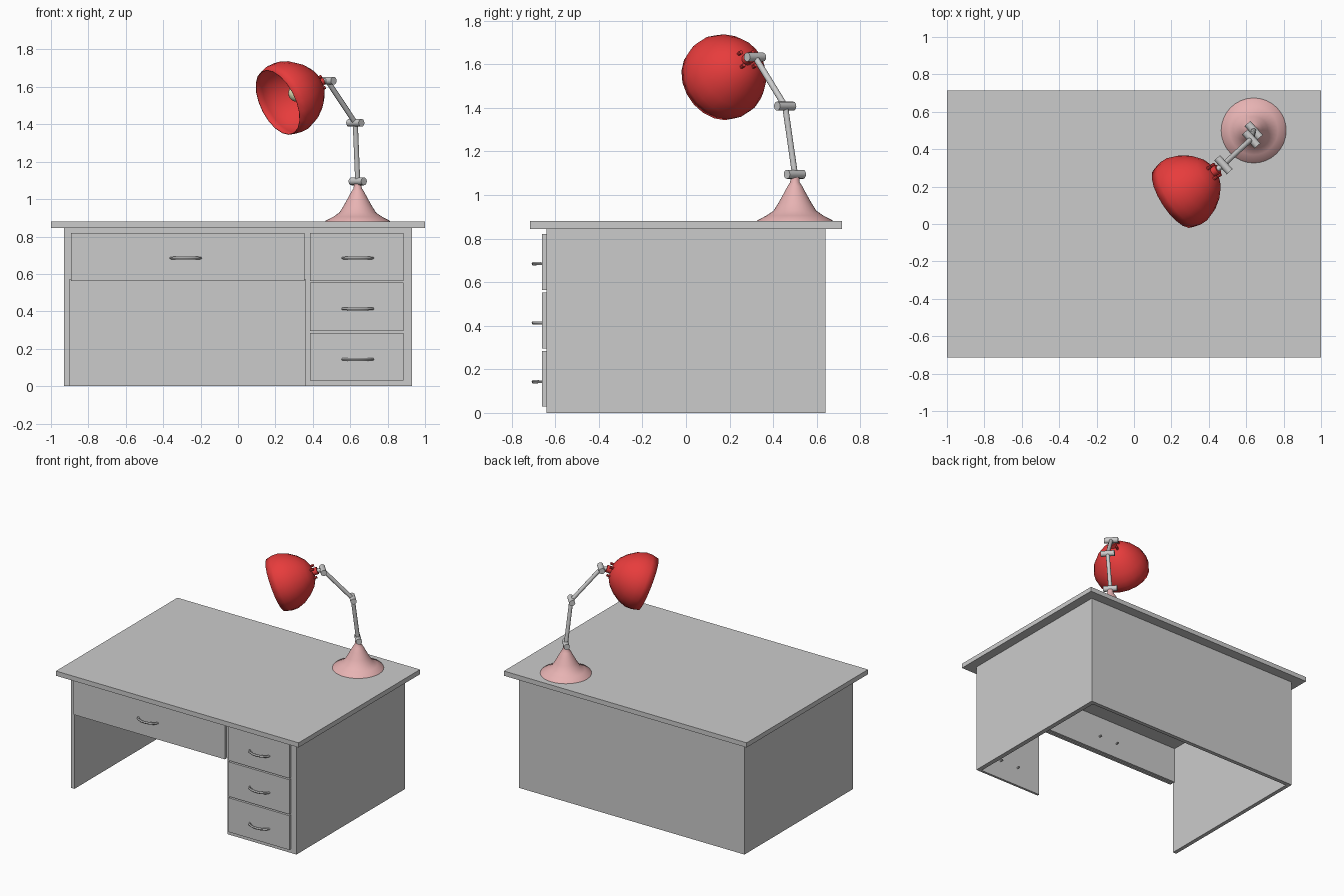
import bpy, bmesh, math
from mathutils import Vector, Matrix

if "Cube" in bpy.data.objects:
    bpy.data.objects.remove(bpy.data.objects["Cube"])


def material(name, rgb):
    m = bpy.data.materials.new(name)
    m.diffuse_color = (*rgb, 1)
    m.use_nodes = True
    m.node_tree.nodes["Principled BSDF"].inputs["Base Color"].default_value = m.diffuse_color
    return m


RED = material("red_enamel", (0.8, 0.045, 0.045))
PINK = material("pink_enamel", (0.8, 0.45, 0.45))
GLASS = material("bulb_glass", (0.8, 0.8, 0.5))


def finish(name, bm, mat=None, smooth=None):
    bmesh.ops.recalc_face_normals(bm, faces=bm.faces)
    me = bpy.data.meshes.new(name)
    bm.to_mesh(me)
    bm.free()
    ob = bpy.data.objects.new(name, me)
    bpy.context.collection.objects.link(ob)
    if mat:
        me.materials.append(mat)
    if smooth:
        bpy.ops.object.select_all(action='DESELECT')
        ob.select_set(True)
        bpy.context.view_layer.objects.active = ob
        bpy.ops.object.shade_smooth_by_angle(angle=math.radians(smooth))
    return ob


def box(name, x0, x1, y0, y1, z0, z1):
    bm = bmesh.new()
    bmesh.ops.create_cube(bm, size=1)
    for v in bm.verts:
        v.co = ((x0 + x1) / 2 + v.co.x * (x1 - x0),
                (y0 + y1) / 2 + v.co.y * (y1 - y0),
                (z0 + z1) / 2 + v.co.z * (z1 - z0))
    return finish(name, bm)


def frame(origin, direction):
    rot = Vector(direction).to_track_quat('Z', 'Y').to_matrix().to_4x4()
    return Matrix.Translation(origin) @ rot


def rod(name, a, b, r, mat=None, sides=12):
    a, b = Vector(a), Vector(b)
    bm = bmesh.new()
    bmesh.ops.create_cone(bm, cap_ends=True, segments=sides, radius1=r, radius2=r,
                          depth=(b - a).length, matrix=frame((a + b) / 2, b - a))
    return finish(name, bm, mat, 40)


def lathe(name, profile, origin, direction, mat, sides, smooth):
    bm = bmesh.new()
    vs = [bm.verts.new((r, 0, t)) for r, t in profile]
    es = [bm.edges.new(p) for p in zip(vs, vs[1:])]
    bmesh.ops.spin(bm, geom=vs + es, cent=(0, 0, 0), axis=(0, 0, 1),
                   angle=math.tau, steps=sides, use_duplicate=False)
    bmesh.ops.remove_doubles(bm, verts=bm.verts, dist=0.0005)
    bm.transform(frame(origin, direction))
    return finish(name, bm, mat, smooth)


def handle(name, x, z):
    path = [(-0.078, -0.60, 0.8), (-0.08, -0.66, 0.9), (-0.065, -0.682, 1),
            (-0.03, -0.697, 1.1), (0, -0.70, 1.1)]
    path += [(-px, py, r) for px, py, r in reversed(path[:-1])]
    cu = bpy.data.curves.new(name, 'CURVE')
    cu.dimensions = '3D'
    cu.bevel_depth = 0.008
    cu.bevel_resolution = 1
    cu.use_fill_caps = True
    sp = cu.splines.new('POLY')
    sp.points.add(len(path) - 1)
    for p, (px, py, r) in zip(sp.points, path):
        p.co = (x + px, py, z, 1)
        p.radius = r
    ob = bpy.data.objects.new(name, cu)
    bpy.context.collection.objects.link(ob)
    bpy.ops.object.select_all(action='DESELECT')
    ob.select_set(True)
    bpy.context.view_layer.objects.active = ob
    bpy.ops.object.convert(target='MESH')
    bpy.ops.object.shade_smooth_by_angle(angle=math.radians(50))


# desk carcass, open underneath
box("desk_top", -1, 1, -0.715, 0.715, 0.845, 0.88)
box("left_panel", -0.93, -0.90, -0.64, 0.64, 0, 0.845)
box("right_panel", 0.895, 0.93, -0.64, 0.64, 0, 0.845)
box("back_panel", -0.90, 0.895, 0.61, 0.64, 0, 0.845)
box("pedestal_front_frame", 0.36, 0.895, -0.64, -0.622, 0, 0.845)
box("wide_front_frame", -0.90, 0.36, -0.64, -0.622, 0.57, 0.845)

# drawer fronts and handles
drawers = [("wide_drawer", -0.893, 0.355, 0.563, 0.82),
           ("upper_drawer", 0.385, 0.885, 0.563, 0.82),
           ("middle_drawer", 0.385, 0.885, 0.295, 0.553),
           ("lower_drawer", 0.385, 0.885, 0.03, 0.285)]
for name, x0, x1, z0, z1 in drawers:
    box(name + "_front", x0, x1, -0.66, -0.64, z0, z1)
for name, x, z in (("wide", -0.28, 0.685), ("upper", 0.64, 0.685),
                   ("middle", 0.64, 0.413), ("lower", 0.64, 0.143)):
    handle(name + "_drawer_handle", x, z)

# lamp base
base_profile = [(0, 0), (0.174, 0), (0.172, 0.004), (0.13, 0.026), (0.098, 0.048),
                (0.075, 0.085), (0.05, 0.13), (0.034, 0.16), (0.022, 0.178),
                (0.02, 0.20), (0, 0.20)]
lathe("lamp_base", base_profile, (0.64, 0.50, 0.88), (0, 0, 1), PINK, 32, 40)

# jointed arm
joints = [Vector((0.64, 0.50, 1.095)), Vector((0.627, 0.455, 1.408)),
          Vector((0.478, 0.317, 1.633))]
hinge = Vector((0.67, -0.74, 0)).normalized()
for i, j in enumerate(joints):
    rod(f"arm_joint_{i + 1}", j - hinge * 0.05, j + hinge * 0.05, 0.021)
rod("base_stem", (0.64, 0.50, 1.06), joints[0], 0.016)
rod("lower_arm", joints[0], joints[1], 0.014)
rod("upper_arm", joints[1], joints[2], 0.014)

# shade: rim at t = 0, crown at t = 0.278
rim = Vector((0.2125, 0.14, 1.517))
axis = Vector((0.777, 0.507, 0.377)).normalized()
shade_profile = [(0.187, 0), (0.198, 0.045), (0.198, 0.09), (0.179, 0.145), (0.143, 0.2),
                 (0.1, 0.243), (0.06, 0.265), (0, 0.278)]
shade = lathe("lamp_shade", shade_profile, rim, axis, RED, 20, 60)
solid = shade.modifiers.new("thickness", 'SOLIDIFY')
solid.thickness = 0.004
solid.offset = -1

# collar, pegs and neck joining shade to the arm
rod("shade_collar", rim + axis * 0.26, rim + axis * 0.305, 0.026, RED)
rod("shade_neck", rim + axis * 0.30, joints[2], 0.014)
turn = frame((0, 0, 0), axis)
for i in range(4):
    a = math.tau * (i + 0.5) / 4
    side = turn @ Vector((math.cos(a), math.sin(a), 0))
    start = rim + axis * 0.255 + side * 0.045
    rod(f"shade_peg_{i + 1}", start, start + axis * 0.035, 0.009, RED, 8)

# bulb and socket
rod("bulb_socket", rim + axis * 0.16, rim + axis * 0.272, 0.025)
bm = bmesh.new()
bmesh.ops.create_uvsphere(bm, u_segments=16, v_segments=10, radius=0.045,
                          matrix=Matrix.Translation(rim + axis * 0.13))
finish("bulb", bm, GLASS, 60)
